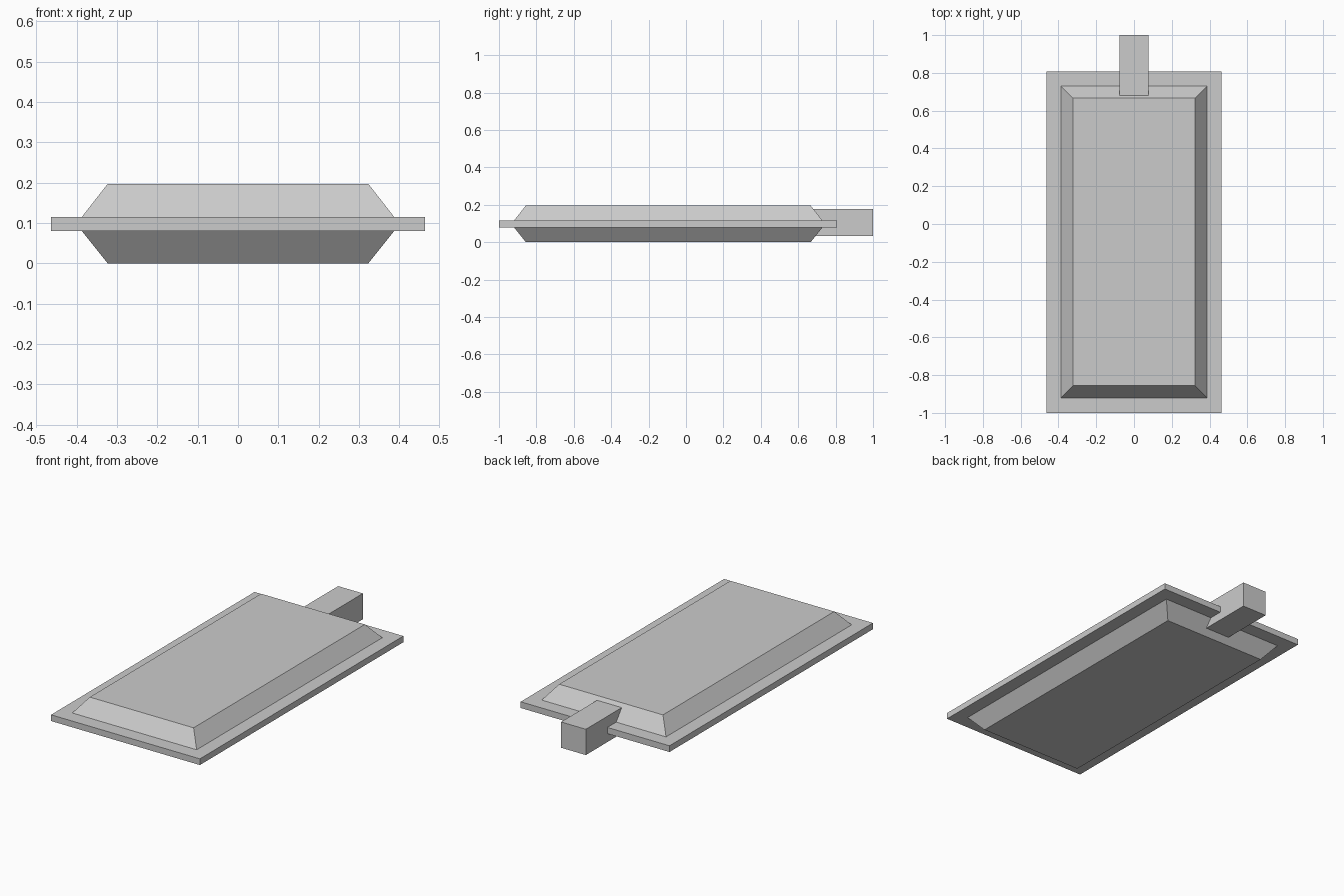
import bpy
import bmesh

default = bpy.data.objects.get("Cube")
if default:
    bpy.data.objects.remove(default, do_unlink=True)

grey = bpy.data.materials.new("light grey")
grey.use_nodes = True
colour = (0.6, 0.6, 0.6, 1)
grey.diffuse_color = colour
grey.node_tree.nodes["Principled BSDF"].inputs["Base Color"].default_value = colour


def block(name, x, y, z, inset=0.0):
    """Box of half width x, spanning y and z, with its top narrowed by inset."""
    bm = bmesh.new()
    bmesh.ops.create_cube(bm, size=2)
    for v in bm.verts:
        top = v.co.z > 0
        shrink = inset if top else 0
        sx, sy = v.co.x, v.co.y
        v.co.x = sx * (x - shrink)
        v.co.y = (y[0] + y[1]) / 2 + sy * ((y[1] - y[0]) / 2 - shrink)
        v.co.z = z[1] if top else z[0]
    bmesh.ops.recalc_face_normals(bm, faces=bm.faces)
    mesh = bpy.data.meshes.new(name)
    bm.to_mesh(mesh)
    bm.free()
    mesh.materials.append(grey)
    obj = bpy.data.objects.new(name, mesh)
    bpy.context.collection.objects.link(obj)
    return obj


# Flat flange around the middle
block("flange", 0.463, (-1, 0.808), (0.08, 0.115))

# Bevelled shells above and below the flange
shell_y = (-0.92, 0.73)
block("upper_shell", 0.387, shell_y, (0.115, 0.197), 0.064)
lower = block("lower_shell", 0.387, shell_y, (0, 0.08), 0.064)
for v in lower.data.vertices:
    v.co.z = 0.08 - v.co.z
lower.data.flip_normals()

# Square neck at the back
block("neck", 0.077, (0.66, 1), (0.033, 0.178))
